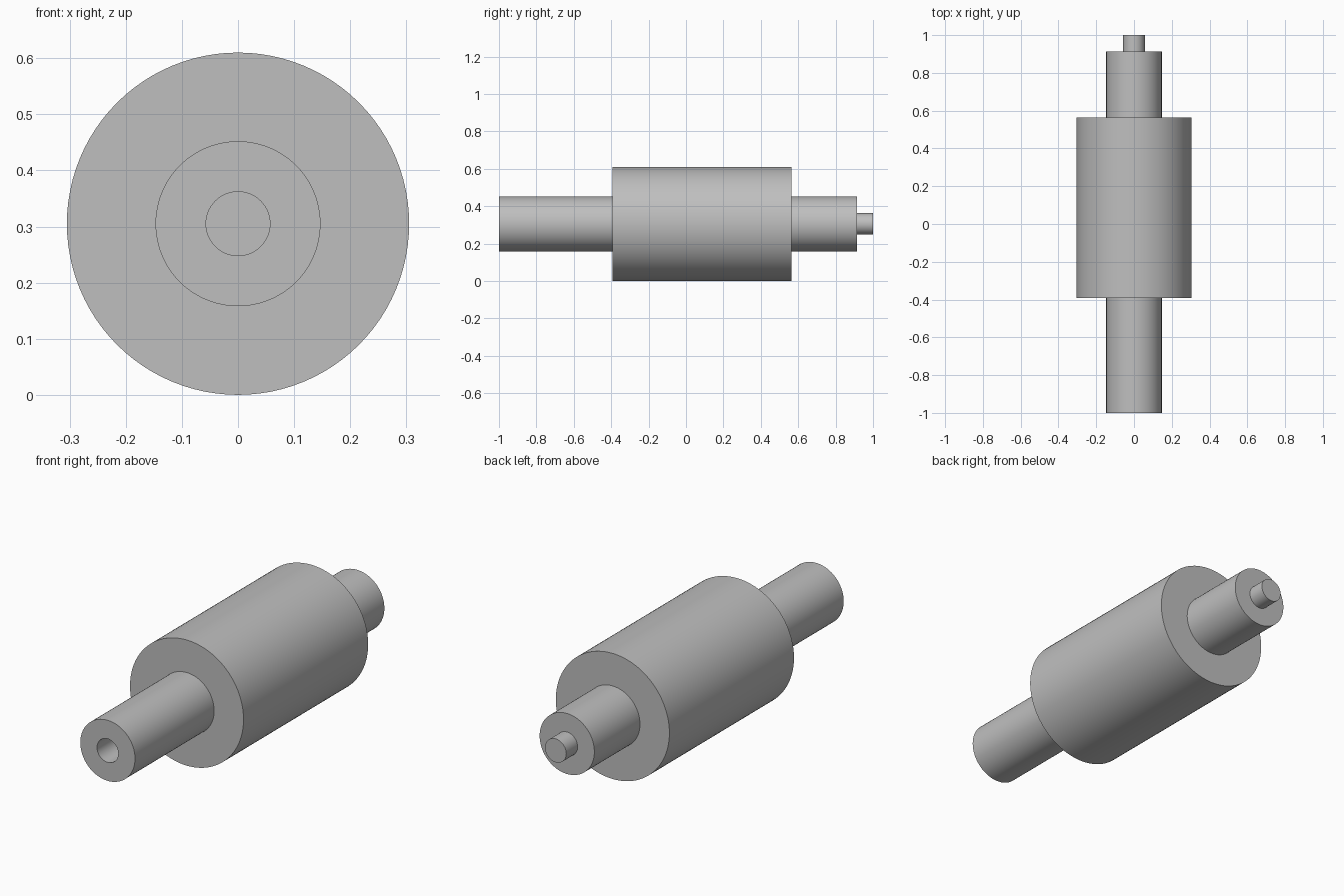
import bpy, bmesh, math
from mathutils import Matrix

if "Cube" in bpy.data.objects:
    bpy.data.objects.remove(bpy.data.objects["Cube"])

SEGMENTS = 96
AXIS_Z = 0.305

grey = bpy.data.materials.new("plain_grey")
grey.diffuse_color = (0.52, 0.52, 0.52, 1.0)
grey.use_nodes = True
grey.node_tree.nodes["Principled BSDF"].inputs["Base Color"].default_value = grey.diffuse_color


def lathe(name, profile):
    """Revolve (radius, y) points around the y axis at roller height."""
    bm = bmesh.new()
    verts = [bm.verts.new((r, y, 0)) for r, y in profile]
    edges = [bm.edges.new(pair) for pair in zip(verts, verts[1:])]
    bmesh.ops.spin(bm, geom=verts + edges, cent=(0, 0, 0), axis=(0, 1, 0),
                   angle=math.tau, steps=SEGMENTS, use_merge=True)
    bmesh.ops.remove_doubles(bm, verts=bm.verts, dist=1e-5)
    bmesh.ops.recalc_face_normals(bm, faces=bm.faces)
    bm.transform(Matrix.Translation((0, 0, AXIS_Z)))
    mesh = bpy.data.meshes.new(name)
    bm.to_mesh(mesh)
    bm.free()
    mesh.materials.append(grey)
    obj = bpy.data.objects.new(name, mesh)
    bpy.context.collection.objects.link(obj)
    bpy.ops.object.select_all(action='DESELECT')
    obj.select_set(True)
    bpy.context.view_layer.objects.active = obj
    bpy.ops.object.shade_smooth_by_angle(angle=math.radians(30))
    return obj


BODY, SHAFT, PIN = 0.305, 0.147, 0.057

# One solid roller: bored front shaft, thick body, rear shaft, end pin
lathe("stepped_roller", [
    (0, -0.70), (PIN, -0.70), (PIN, -1.0),        # blind bore in the front end
    (SHAFT, -1.0), (SHAFT, -0.393),               # front shaft
    (BODY, -0.393), (BODY, 0.563),                # roller body
    (SHAFT, 0.563), (SHAFT, 0.913),               # rear shaft
    (PIN, 0.913), (PIN, 1.0), (0, 1.0),           # end pin
])
